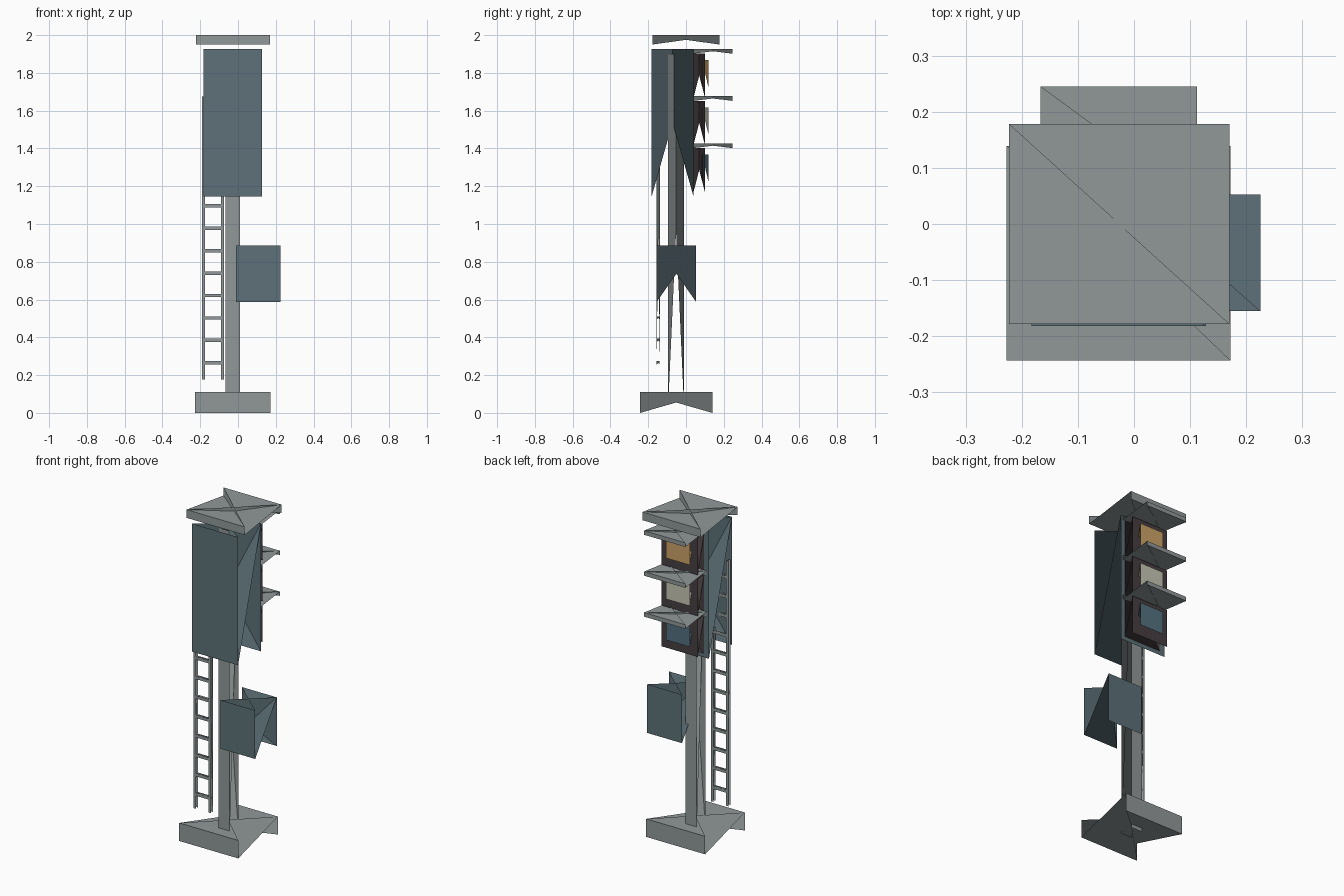
import bpy

if "Cube" in bpy.data.objects:
    bpy.data.objects.remove(bpy.data.objects["Cube"])


def srgb(r, g, b):
    def lin(c):
        c /= 255
        return c / 12.92 if c <= 0.04045 else ((c + 0.055) / 1.055) ** 2.4
    return (lin(r), lin(g), lin(b), 1.0)


def material(name, rgb):
    m = bpy.data.materials.new(name)
    m.diffuse_color = srgb(*rgb)
    m.use_nodes = True
    m.node_tree.nodes["Principled BSDF"].inputs["Base Color"].default_value = m.diffuse_color
    return m


GREY = material("light_grey_metal", (145, 152, 152))
TEAL = material("dark_teal_paint", (93, 113, 120))
DARK = material("dark_frame", (70, 62, 65))
AMBER = material("amber_lens", (205, 163, 105))
CREAM = material("cream_lens", (198, 198, 182))
BLUE = material("blue_lens", (84, 114, 127))


def crossed_box(name, mat, x, y, z):
    """Front and back plates whose sides cross through the middle:
    the back plate is joined to the front one turned by half a turn."""
    (x0, x1), (y0, y1), (z0, z1) = x, y, z
    ring = [(x0, z0), (x1, z0), (x1, z1), (x0, z1)]
    verts = [(px, y0, pz) for px, pz in ring]
    verts += [(px, y1, pz) for px, pz in ring[2:] + ring[:2]]
    faces = [(0, 1, 2, 3), (4, 5, 6, 7),                 # front and back plates
             (0, 1, 5, 4), (1, 2, 6, 5), (2, 3, 7, 6), (0, 3, 7, 4)]  # crossing sides
    me = bpy.data.meshes.new(name)
    me.from_pydata(verts, [], faces)
    me.materials.append(mat)
    ob = bpy.data.objects.new(name, me)
    bpy.context.collection.objects.link(ob)
    return ob


# Footing, post and roof plate
crossed_box("base_block", GREY, (-0.227, 0.172), (-0.243, 0.139), (0.0, 0.11))
crossed_box("post", GREY, (-0.065, 0.01), (-0.095, -0.01), (0.02, 1.90))
crossed_box("roof_plate", GREY, (-0.223, 0.17), (-0.178, 0.178), (1.95, 2.0))

# Signal housing and control cabinet
crossed_box("signal_housing", TEAL, (-0.183, 0.128), (-0.182, 0.04), (1.145, 1.927))
crossed_box("control_cabinet", TEAL, (-0.01, 0.225), (-0.155, 0.053), (0.588, 0.885))

# Three lamps on the back, each with frame, lens and visor
for i, lens in enumerate((AMBER, CREAM, BLUE)):
    top = 1.927 - 0.25 * i
    crossed_box(f"lamp_frame_{i + 1}", DARK, (-0.15, 0.096), (0.04, 0.10),
                (top - 0.257, top - 0.025))
    crossed_box(f"lamp_lens_{i + 1}", lens, (-0.108, 0.053), (0.085, 0.118),
                (top - 0.20, top - 0.06))
    crossed_box(f"lamp_visor_{i + 1}", GREY, (-0.167, 0.112), (0.04, 0.245),
                (top - 0.025, top))

# Ladder
for side, x in (("left", -0.19), ("right", -0.09)):
    crossed_box(f"ladder_rail_{side}", GREY, (x, x + 0.016), (-0.157, -0.137), (0.178, 1.675))
for i in range(12):
    z = 0.265 + 0.1188 * i
    crossed_box(f"ladder_rung_{i + 1}", GREY, (-0.18, -0.083), (-0.155, -0.139),
                (z - 0.009, z + 0.009))
